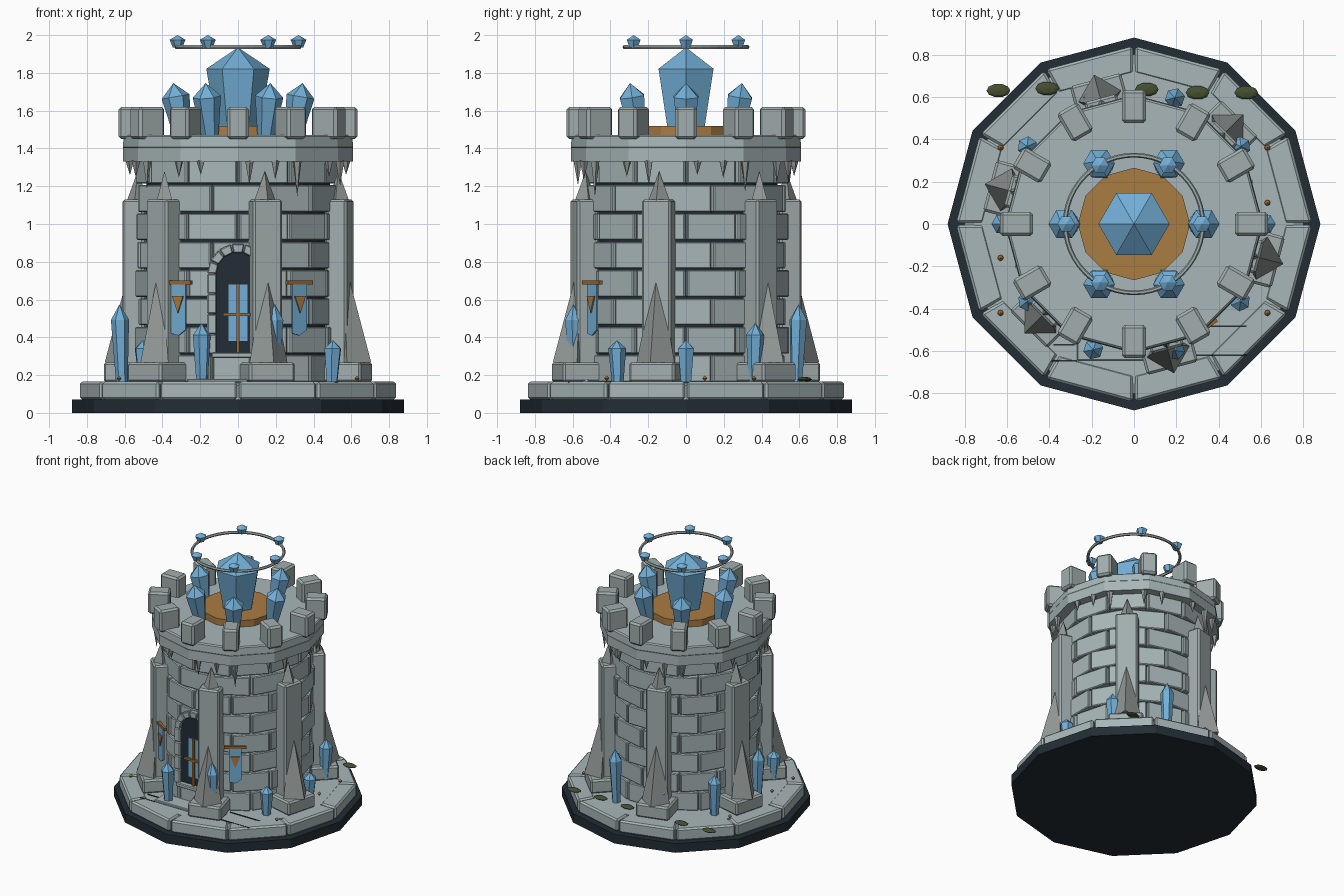
import bpy
import bmesh
import random
from math import sin, cos, pi, radians, tan
from mathutils import Matrix, Vector

random.seed(4)
cube = bpy.data.objects.get("Cube")
if cube:
    bpy.data.objects.remove(cube)


def material(name, r, g, b):
    m = bpy.data.materials.new(name)
    m.use_nodes = True
    m.diffuse_color = (r, g, b, 1)
    m.node_tree.nodes["Principled BSDF"].inputs["Base Color"].default_value = (r, g, b, 1)
    return m


STONE = material("pale stone", .39, .47, .48)
TRIM = material("trim stone", .36, .42, .42)
SPIKE = material("grey rock", .29, .32, .31)
DARK = material("dark slate", .016, .026, .036)
CRYSTAL = material("blue crystal", .17, .43, .68)
GOLD = material("ochre", .40, .20, .055)
WOOD = material("orange wood", .33, .14, .03)
MOSS = material("moss", .06, .08, .03)


def finish(name, bm, mat, matrix=None, bevel=0):
    bmesh.ops.recalc_face_normals(bm, faces=bm.faces)
    me = bpy.data.meshes.new(name)
    bm.to_mesh(me)
    bm.free()
    me.materials.append(mat)
    ob = bpy.data.objects.new(name, me)
    bpy.context.collection.objects.link(ob)
    if matrix:
        ob.matrix_world = matrix
    if bevel:
        mod = ob.modifiers.new("bevel", "BEVEL")
        mod.width = bevel
        mod.segments = 1
    return ob


def at(angle, radius, z, lean=0):
    """Local x points outward, local y is tangential; lean tips the top outward."""
    return (Matrix.Rotation(angle, 4, 'Z') @ Matrix.Translation((radius, 0, z))
            @ Matrix.Rotation(lean, 4, 'Y'))


def lathe(name, rings, n, mat, matrix=None, bevel=0):
    """Stack of n-sided rings given as (radius, z); radius 0 is a point."""
    bm = bmesh.new()
    loops = []
    for r, z in rings:
        count = n if r else 1
        loops.append([bm.verts.new((r * cos(2 * pi * i / n), r * sin(2 * pi * i / n), z))
                      for i in range(count)])
    for a, b in zip(loops, loops[1:]):
        for i in range(n):
            j = (i + 1) % n
            quad = [a[i % len(a)], a[j % len(a)], b[j % len(b)], b[i % len(b)]]
            bm.faces.new(list(dict.fromkeys(quad)))
    for loop in (loops[0], loops[-1]):
        if len(loop) > 1:
            bm.faces.new(loop)
    return finish(name, bm, mat, matrix, bevel)


def box(name, size, mat, matrix, bevel=0):
    bm = bmesh.new()
    bmesh.ops.create_cube(bm, size=1)
    bmesh.ops.scale(bm, vec=size, verts=bm.verts)
    return finish(name, bm, mat, matrix, bevel)


def slab(name, outline, depth, mat, matrix=None, bevel=0):
    """Outline in (x, z), extruded towards the back."""
    bm = bmesh.new()
    face = bm.faces.new([bm.verts.new((x, 0, z)) for x, z in outline])
    out = bmesh.ops.extrude_face_region(bm, geom=[face])
    verts = [v for v in out["geom"] if isinstance(v, bmesh.types.BMVert)]
    bmesh.ops.translate(bm, vec=(0, depth, 0), verts=verts)
    return finish(name, bm, mat, matrix, bevel)


def crystal(name, r, height, matrix, shoulder=.78, foot=.65):
    lathe(name, [(r * foot, 0), (r, height * shoulder), (0, height)], 6, CRYSTAL, matrix)


# Foundation and paved terrace
lathe("foundation", [(.88, 0), (.88, .07)], 12, DARK)
lathe("terrace", [(.80, .06), (.80, .145), (.75, .155)], 12, STONE)
for i in range(12):
    a, b = radians(30 * i + .35), radians(30 * i + 29.65)
    bm = bmesh.new()
    low = [bm.verts.new((r * cos(t), r * sin(t), .07))
           for r, t in ((.71, a), (.84, a), (.84, b), (.71, b))]
    f = bm.faces.new(low)
    ext = bmesh.ops.extrude_face_region(bm, geom=[f])
    for v in ext["geom"]:
        if isinstance(v, bmesh.types.BMVert):
            v.co.z = .165
    finish("paving_slab", bm, STONE, bevel=.012)
lathe("tower_plinth", [(.72, .15), (.72, .162)], 12, STONE)

# Tower core and offset courses of blocks
lathe("tower_core", [(.485, .15), (.485, 1.36)], 24, DARK)
for row in range(8):
    for i in range(12):
        a = radians(30 * i + 15 * (row % 2))
        out = .48 + random.uniform(0, .012)
        z = .235 + .15 * row
        if cos(a + pi / 2) > .93 and 1 <= row <= 3:
            out -= .012
        box("wall_block", (.08, .264, .142), STONE, at(a, out, z), .006)

# Cornice, roof floor and merlons
lathe("cornice", [(.61, 1.33), (.61, 1.405)], 12, STONE)
lathe("roof_floor", [(.61, 1.40), (.605, 1.47)], 12, STONE, bevel=.008)
for i in range(12):
    box("merlon", (.155, .115, .17), TRIM, at(radians(30 * i), .555, 1.535), .014)

# Icicle-like rock teeth below the cornice
for quarter in range(4):
    for deg in (6, 20, 33, 57, 70):
        length = random.uniform(.07, .19)
        lathe("hanging_spike", [(.024, 0), (0, -length)], 5, SPIKE,
              at(radians(deg + 90 * quarter), .575, 1.335))

# Buttresses with footing, leaning spur and pointed cap
for i in range(6):
    a = radians(45 + 60 * i)
    box("buttress_pillar", (.12, .16, .90), TRIM, at(a, .555, .68), .012)
    box("buttress_footing", (.21, .25, .105), TRIM, at(a, .60, .215), .012)
    lathe("buttress_spur", [(.105, 0), (0, .56)], 4, SPIKE, at(a, .625, .26, -.08))
    lathe("buttress_cap", [(.06, 0), (0, .16)], 4, SPIKE, at(a, .55, 1.12))

# Arched doorway
def arch(half, base, spring, n=10):
    return ([(-half, base)] + [(-half * cos(pi * i / n), spring + half * sin(pi * i / n))
                               for i in range(n + 1)] + [(half, base)])


slab("door_recess", arch(.125, .31, .735), .08, DARK, Matrix.Translation((0, -.532, 0)))
for side in (-1, 1):
    for k in range(4):
        box("door_jamb", (.05, .07, .104), STONE,
            Matrix.Translation((side * .138, -.52, .363 + .107 * k)), .006)
for k in range(7):
    t0, t1 = pi * (k + .04) / 7, pi * (k + .96) / 7
    outline = [(r * cos(t), .735 + r * sin(t))
               for r, t in ((.115, t0), (.163, t0), (.163, t1), (.115, t1))]
    slab("arch_stone", outline, .07, STONE, Matrix.Translation((0, -.555, 0)), .005)
box("door_pane", (.10, .008, .30), CRYSTAL, Matrix.Translation((0, -.535, .53)))
box("door_bar_upright", (.016, .018, .37), WOOD, Matrix.Translation((0, -.545, .50)))
box("door_bar_cross", (.16, .018, .016), WOOD, Matrix.Translation((0, -.548, .52)))
box("door_sill", (.28, .10, .03), STONE, Matrix.Translation((0, -.52, .305)), .006)
box("door_step", (.54, .13, .02), STONE, Matrix.Translation((0, -.58, .17)), .005)

# Hanging banners either side of the door
cloth = [(-.045, 0), (.045, 0), (.045, -.25), (0, -.28), (-.045, -.27)]
patch = [(-.035, -.07), (.035, -.07), (0, -.16)]
for x in (-.30, .31):
    place = Matrix.Translation((x, -.475, .69)) @ Matrix.Rotation(x * 1.9, 4, 'Z')
    slab("banner_cloth", cloth, .012, CRYSTAL, place @ Matrix.Translation((0, -.03, 0)))
    slab("banner_patch", patch, .008, GOLD, place @ Matrix.Translation((0, -.038, 0)))
    box("banner_rod", (.16, .022, .02), WOOD, place @ Matrix.Translation((0, -.025, 0)))

# Crystals growing from the terrace
for i in range(10):
    crystal("ground_crystal", .048, (.22, .31, .41)[i % 3],
            at(radians(36 * i), .615, .165, .03), .8)

# Roof dais with the great crystal and its companions
lathe("roof_dais", [(.265, 1.46), (.265, 1.52)], 12, GOLD)
crystal("great_crystal", .168, .42, Matrix.Translation((0, 0, 1.515)), .73, .68)
for i in range(6):
    a = radians(60 * i)
    crystal("roof_crystal", .075, .28, at(a, .295, 1.47, .17), .74, .6)
    crystal("halo_crystal", .042, .065, at(a, .32, 1.935), .62, .6)

# Floating halo ring
bm = bmesh.new()
rows = []
for i in range(48):
    t = 2 * pi * i / 48
    rows.append([bm.verts.new(((.325 + .011 * cos(s)) * cos(t), (.325 + .011 * cos(s)) * sin(t),
                               1.937 + .011 * sin(s)))
                 for s in (pi * k / 3 for k in range(6))])
for i in range(48):
    a, b = rows[i], rows[(i + 1) % 48]
    for k in range(6):
        j = (k + 1) % 6
        bm.faces.new((a[k], b[k], b[j], a[j]))
finish("halo_ring", bm, TRIM)

# Studs, moss clumps and cracks on the terrace
for x, y in ((-.63, .36), (.63, .36), (.63, .10), (-.63, -.16), (-.63, -.42), (.63, -.42)):
    lathe("stud", [(0, -.015), (.014, 0), (0, .015)], 8, WOOD, Matrix.Translation((x, y, .183)))
for x, y in ((-.64, .63), (-.41, .64), (.06, .635), (.30, .62), (.53, .62)):
    lathe("moss_clump", [(0, -.013), (.045, -.007), (.056, 0), (.04, .008), (0, .013)], 10, MOSS,
          Matrix.Translation((x, y, .178)) @ Matrix.Diagonal((1, .58, 1, 1)))
for x, y, w in ((-.33, -.645, .12), (.40, -.482, .26), (.35, -.62, .36), (-.33, -.57, .10)):
    box("crack", (w, .007, .006), DARK, Matrix.Translation((x, y, .164)))
